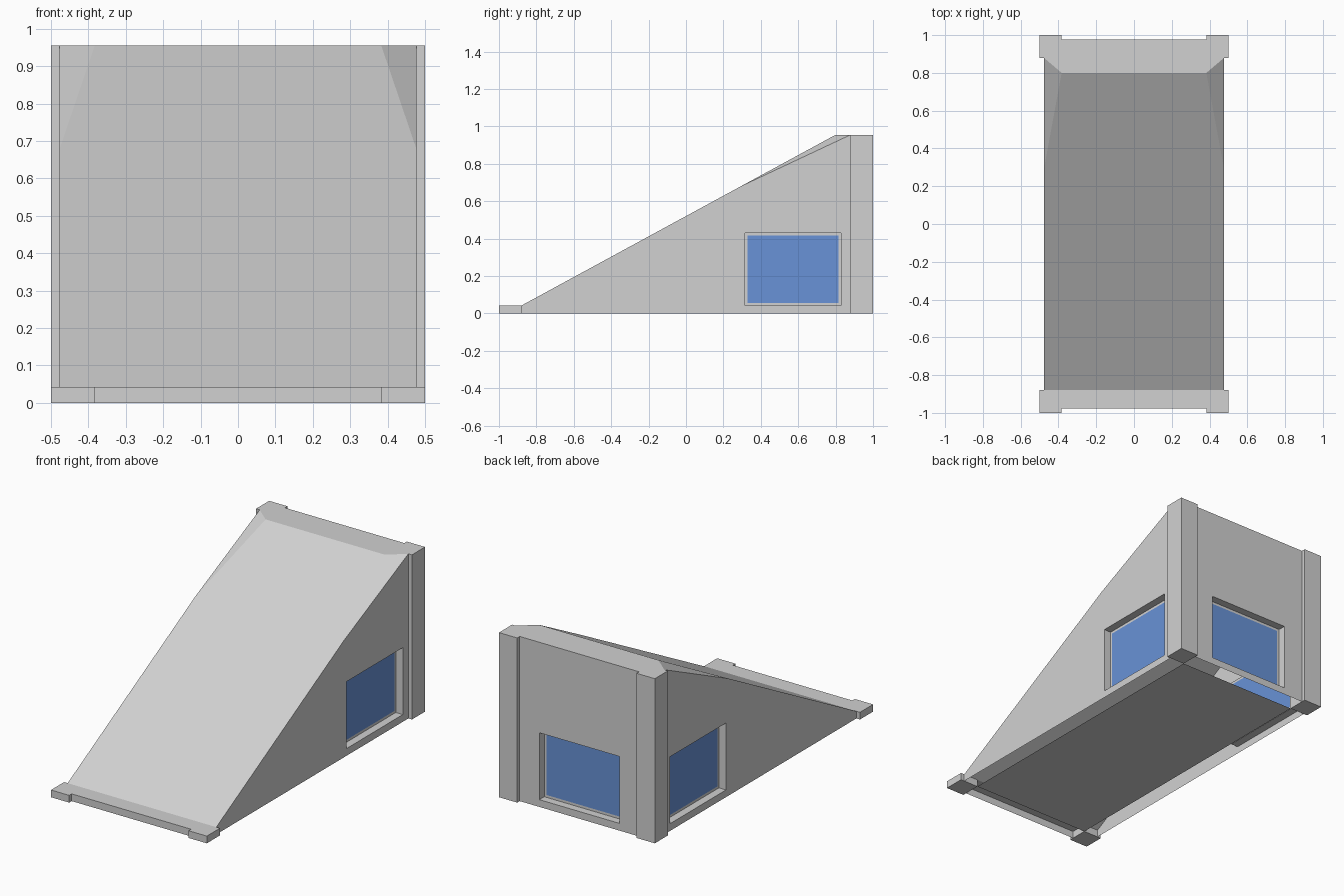
import bpy, bmesh
from mathutils import Vector

cube = bpy.data.objects.get("Cube")
if cube:
    bpy.data.objects.remove(cube)


def material(name, rgb):
    m = bpy.data.materials.new(name)
    m.use_nodes = True
    m.diffuse_color = (*rgb, 1)
    m.node_tree.nodes["Principled BSDF"].inputs["Base Color"].default_value = (*rgb, 1)
    return m


GREY = material("light_grey", (0.64, 0.64, 0.64))
BLUE = material("window_blue", (0.14, 0.29, 0.68))

# Shared dimensions
POST_IN, WALL_X = 0.383, 0.477       # inner post edge, side wall plane
POST_Y, WALL_Y = 0.88, 0.977         # inner post edge, end wall plane
TOP, LIP = 0.955, 0.042              # high and low ends of the ramp
CREST, KINK = 0.80, (0.29, 0.678)    # ramp crest, bend in the side edge


def finish(name, bm):
    me = bpy.data.meshes.new(name)
    bm.to_mesh(me)
    bm.free()
    me.materials.append(GREY)
    me.materials.append(BLUE)
    ob = bpy.data.objects.new(name, me)
    bpy.context.collection.objects.link(ob)
    return ob


def sheet(name, points, up):
    """One flat face whose normal follows the given direction."""
    bm = bmesh.new()
    f = bm.faces.new([bm.verts.new(p) for p in points])
    f.normal_update()
    if f.normal.dot(Vector(up)) < 0:
        f.normal_flip()
    return finish(name, bm)


def post(name, x, y, height):
    bm = bmesh.new()
    bmesh.ops.create_cube(bm, size=1)
    w, d = 0.5 - POST_IN, 1 - POST_Y
    for v in bm.verts:
        v.co = (x * (0.5 - w / 2) + v.co.x * w,
                y * (1 - d / 2) + v.co.y * d,
                (v.co.z + 0.5) * height)
    finish(name, bm)


def window_wall(name, outline, centre, place, outward):
    """Wall sheet with a recessed window; place(u, v, depth) gives 3D points."""
    bm = bmesh.new()

    def ring(inset, depth):
        u0, u1 = centre - 0.257 + inset, centre + 0.257 - inset
        v0, v1 = LIP + inset, 0.43 - inset
        corners = ((u0, v0), (u1, v0), (u1, v1), (u0, v1))
        return [bm.verts.new(place(u, v, depth)) for u, v in corners]

    outer = [bm.verts.new(place(u, v, 0)) for u, v in outline]
    opening, back, pane = ring(0, 0), ring(0, 0.045), ring(0.014, 0.045)
    edges = []
    for loop in (outer, opening):
        edges += [bm.edges.new((loop[i - 1], loop[i])) for i in range(len(loop))]
    bmesh.ops.triangle_fill(bm, edges=edges, use_beauty=True, normal=Vector(outward))
    # Reveal, frame and pane
    for a, b in ((opening, back), (back, pane)):
        for i in range(4):
            bm.faces.new((a[i - 1], a[i], b[i], b[i - 1]))
    glass = bm.faces.new(pane)
    glass.material_index = 1
    bmesh.ops.recalc_face_normals(bm, faces=bm.faces[:])
    glass.normal_update()
    if glass.normal.dot(Vector(outward)) < 0:
        bmesh.ops.reverse_faces(bm, faces=bm.faces[:])
    finish(name, bm)


# Corner posts, side walls and bevelled ramp corners
profile = [(-POST_Y, 0), (POST_Y, 0), (POST_Y, TOP), KINK, (-POST_Y, LIP)]
for side, s in (("left", 1), ("right", -1)):
    post(f"back_{side}_post", s, 1, TOP)
    post(f"front_{side}_post", s, -1, LIP)
    window_wall(f"{side}_wall", profile, 0.572,
                lambda u, v, d: (s * (WALL_X - d), u, v), (s, 0, 0))
    sheet(f"{side}_ramp_corner",
          [(s * WALL_X, *KINK), (s * WALL_X, POST_Y, TOP), (s * POST_IN, CREST, TOP)],
          (0, 0, 1))

# Back wall
window_wall("back_wall", [(-POST_IN, 0), (POST_IN, 0), (POST_IN, TOP), (-POST_IN, TOP)],
            0, lambda u, v, d: (u, WALL_Y - d, v), (0, 1, 0))


def mirrored(half):
    """Complete an outline from its +x half."""
    return half + [(-x, y, z) for x, y, z in reversed(half)]


# Ramp surface, top ledge, front lip and floor
sheet("ramp", mirrored([(WALL_X, -POST_Y, LIP), (WALL_X, *KINK), (POST_IN, CREST, TOP)]),
      (0, 0, 1))
sheet("top_ledge", mirrored([(POST_IN, CREST, TOP), (WALL_X, POST_Y, TOP),
                             (POST_IN, POST_Y, TOP), (POST_IN, WALL_Y, TOP)]), (0, 0, 1))
sheet("lip_top", mirrored([(POST_IN, -WALL_Y, LIP), (POST_IN, -POST_Y, LIP)]), (0, 0, 1))
sheet("lip_front", mirrored([(POST_IN, -WALL_Y, 0), (POST_IN, -WALL_Y, LIP)]), (0, -1, 0))
sheet("floor", mirrored([(POST_IN, -POST_Y, 0), (POST_IN, POST_Y, 0)]), (0, 0, -1))
